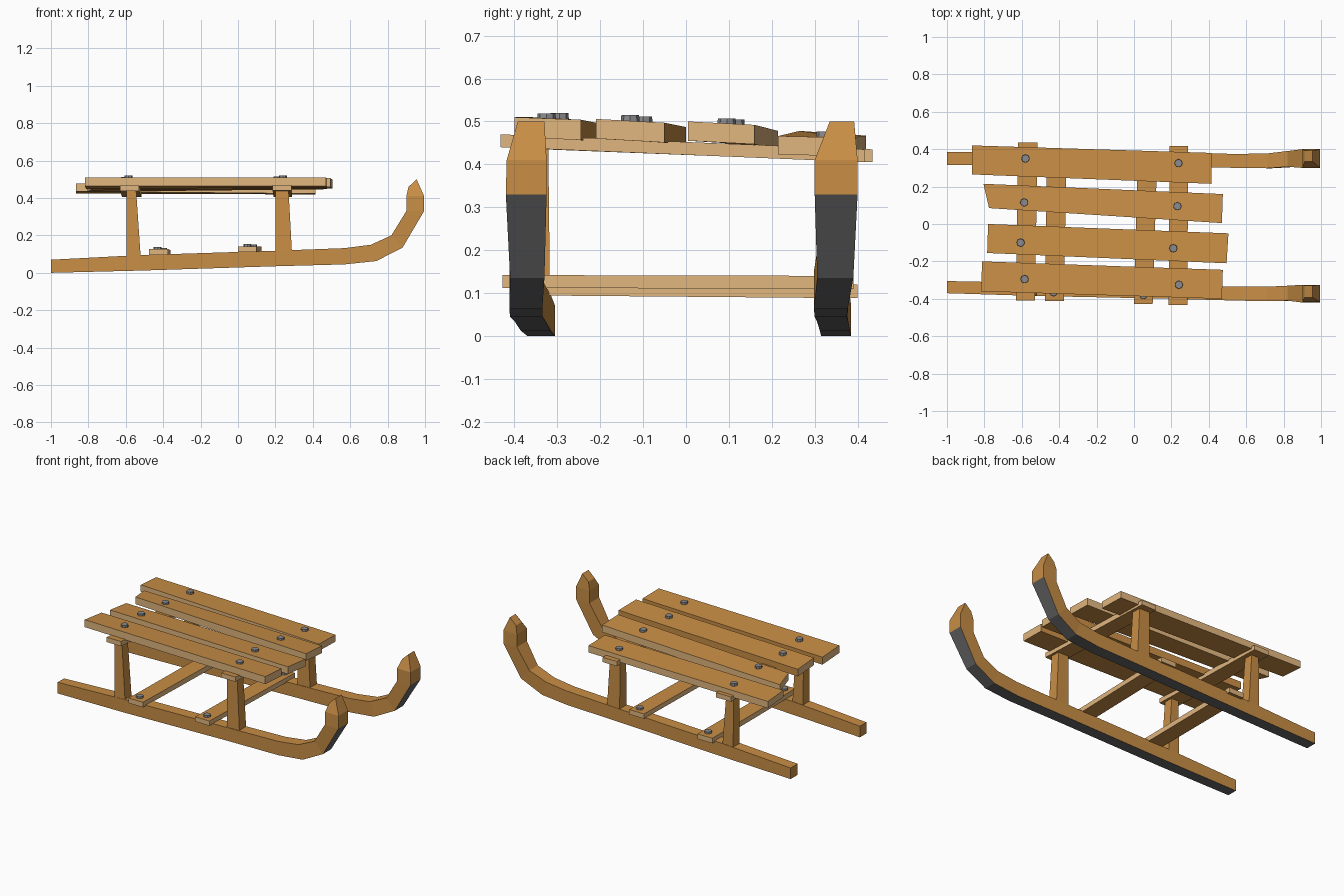
import bpy, bmesh
from mathutils import Vector


def material(name, rgb):
    m = bpy.data.materials.new(name)
    m.diffuse_color = (*rgb, 1)
    return m


WOOD = material("wood", (0.58, 0.27, 0.06))
PALE = material("pale_wood", (0.75, 0.47, 0.21))
STEEL = material("runner_steel", (0.13, 0.13, 0.13))
BOLT = material("bolt_metal", (0.26, 0.26, 0.27))


def finish(name, bm, mats):
    bmesh.ops.recalc_face_normals(bm, faces=bm.faces)
    me = bpy.data.meshes.new(name)
    bm.to_mesh(me)
    bm.free()
    for m in mats:
        me.materials.append(m)
    ob = bpy.data.objects.new(name, me)
    bpy.context.collection.objects.link(ob)
    return ob


def loft(name, rings, mats, slot):
    """Join four-sided rings; slot(segment, side) picks the material."""
    bm = bmesh.new()
    vs = [[bm.verts.new(p) for p in r] for r in rings]
    for s in range(len(vs) - 1):
        for i in range(4):
            j = (i + 1) % 4
            f = bm.faces.new((vs[s][i], vs[s][j], vs[s + 1][j], vs[s + 1][i]))
            f.material_index = slot(s, i)
    bm.faces.new(vs[0])
    bm.faces.new(vs[-1])
    return finish(name, bm, mats)


def board(name, corners, thick, dark_side=-1):
    """Board from its top corners: back -y, front -y, front +y, back +y."""
    top = [Vector(c) for c in corners]
    low = [p - Vector((0, 0, thick)) for p in top]
    return loft(name, [low, top], [WOOD, PALE], lambda s, i: int(i != dark_side))


def bolt(name, x, y, z, r=0.023, h=0.024):
    bm = bmesh.new()
    bmesh.ops.create_cone(bm, cap_ends=True, segments=8, radius1=r, radius2=r * 0.9, depth=h)
    bmesh.ops.translate(bm, verts=bm.verts, vec=(x, y, z - h / 2))
    finish(name, bm, [BOLT])


# Runners: bottom x, z and top x, z of each station
PROFILE = [(-1, 0.0, -1, 0.07), (-0.52, 0.012, -0.52, 0.095), (0.2, 0.035, 0.2, 0.118),
           (0.57, 0.045, 0.57, 0.132), (0.74, 0.063, 0.71, 0.15), (0.88, 0.135, 0.82, 0.2),
           (0.995, 0.33, 0.90, 0.33), (0.995, 0.41, 0.90, 0.41), (0.955, 0.50, 0.912, 0.46)]
# Inner and outer y limits per station
SPANS = {
    "right": [(-0.37, -0.305), (-0.385, -0.315), (-0.40, -0.328), (-0.41, -0.335), (-0.412, -0.335),
              (-0.41, -0.33), (-0.42, -0.325), (-0.418, -0.325), (-0.392, -0.33)],
    "left": [(0.315, 0.385), (0.312, 0.382), (0.305, 0.378), (0.30, 0.375), (0.298, 0.377),
             (0.306, 0.39), (0.30, 0.40), (0.30, 0.40), (0.335, 0.392)],
}
for side, spans in SPANS.items():
    rings = [[(xb, a, zb), (xb, b, zb), (xt, b, zt), (xt, a, zt)]
             for (xb, zb, xt, zt), (a, b) in zip(PROFILE, spans)]
    loft("runner_" + side, rings, [WOOD, STEEL], lambda s, i: int(i == 0 and s < 6))
    # Tapered posts standing on the runner
    top = 0.445 if side == "right" else 0.42
    for label, st, lo, hi in (("back", 1, (-0.595, -0.52), (-0.595, -0.545)),
                              ("front", 2, (0.20, 0.29), (0.20, 0.27))):
        a, b = spans[st]
        rings = [[(l, a + d, z), (r, a + d, z), (r, b - d, z), (l, b - d, z)]
                 for (l, r), z, d in ((lo, 0.08, 0.002), (hi, top, 0.006))]
        loft(f"post_{label}_{side}", rings, [WOOD], lambda s, i: 0)

# Upper cross bars carrying the seat
board("seat_bar_back", [(-0.63, -0.41, 0.468), (-0.53, -0.41, 0.468),
                        (-0.515, 0.435, 0.435), (-0.62, 0.435, 0.435)], 0.03)
board("seat_bar_front", [(0.185, -0.432, 0.47), (0.285, -0.432, 0.47),
                         (0.29, 0.416, 0.435), (0.19, 0.416, 0.435)], 0.03)
# Lower cross bars between the runners
board("brace_back", [(-0.475, -0.412, 0.127), (-0.375, -0.412, 0.127),
                     (-0.36, 0.40, 0.12), (-0.465, 0.40, 0.12)], 0.032)
board("brace_front", [(0.0, -0.428, 0.142), (0.10, -0.428, 0.142),
                      (0.125, 0.39, 0.14), (0.02, 0.39, 0.14)], 0.03)

# Uneven seat planks
board("seat_plank_1", [(-0.865, 0.265, 0.478), (0.415, 0.215, 0.466),
                       (0.415, 0.38, 0.462), (-0.865, 0.42, 0.467)], 0.043)
board("seat_plank_2", [(-0.775, 0.085, 0.495), (0.47, 0.005, 0.50),
                       (0.475, 0.16, 0.492), (-0.805, 0.215, 0.478)], 0.045)
board("seat_plank_3", [(-0.785, -0.155, 0.502), (0.495, -0.21, 0.506),
                       (0.505, -0.05, 0.497), (-0.78, 0.0, 0.487)], 0.046, 2)
board("seat_plank_4", [(-0.818, -0.36, 0.51), (0.47, -0.40, 0.51),
                       (0.475, -0.245, 0.504), (-0.812, -0.20, 0.495)], 0.047, 2)

# Bolt heads on planks and braces
for n, (x, y, z) in enumerate([
        (-0.58, 0.35, 0.485), (0.238, 0.325, 0.477), (-0.587, 0.115, 0.505), (0.232, 0.095, 0.507),
        (-0.606, -0.1, 0.512), (0.21, -0.13, 0.515), (-0.585, -0.295, 0.52), (0.24, -0.325, 0.519),
        (-0.43, -0.365, 0.138), (-0.40, 0.35, 0.132), (0.05, -0.38, 0.154), (0.08, 0.345, 0.152)], 1):
    bolt(f"bolt_{n}", x, y, z)
